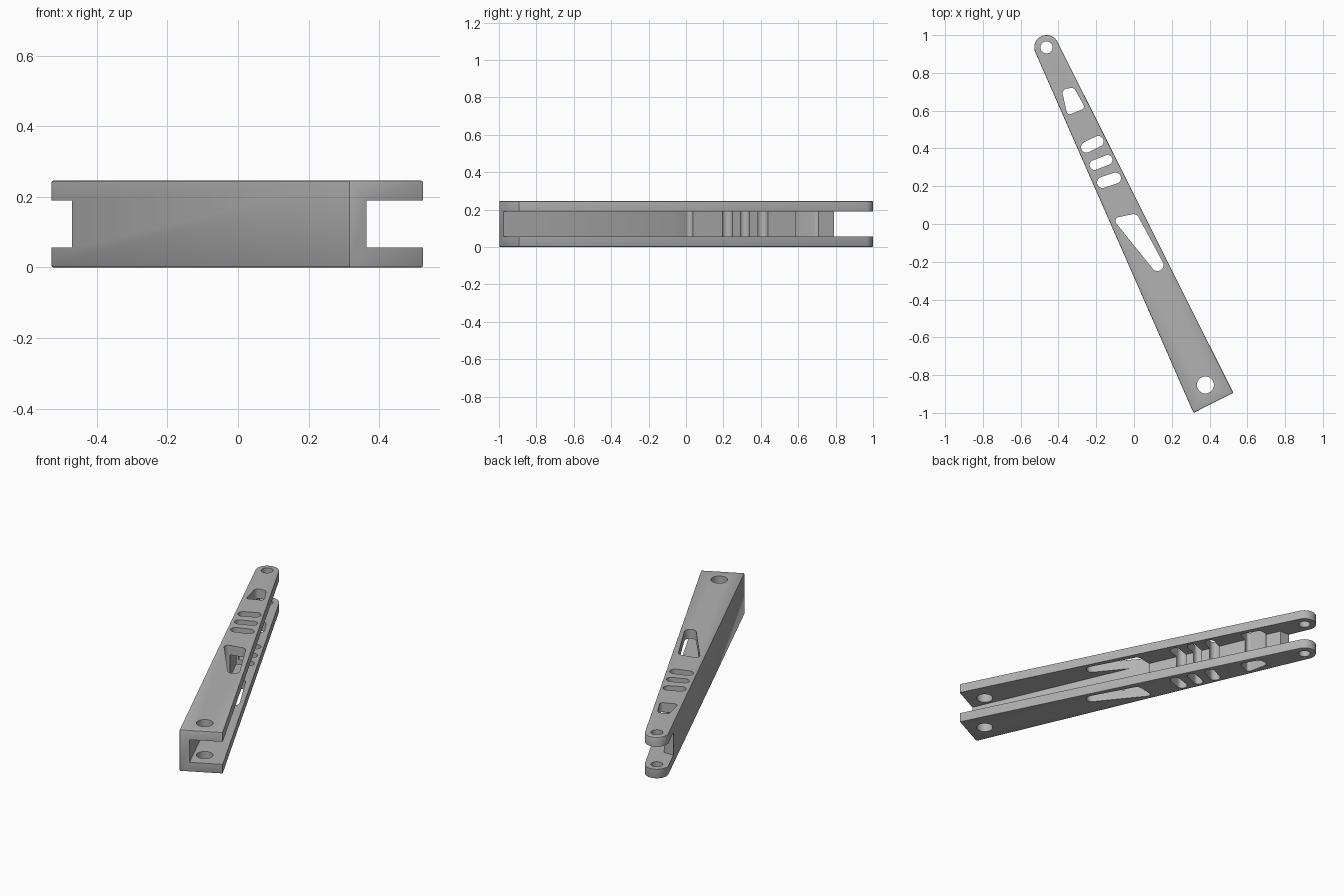
import bpy, bmesh, math
from mathutils import Vector
from mathutils.geometry import convex_hull_2d

cube = bpy.data.objects.get("Cube")
if cube:
    bpy.data.objects.remove(cube, do_unlink=True)

grey = bpy.data.materials.new("matte_grey")
grey.use_nodes = True
grey.diffuse_color = (0.45, 0.45, 0.45, 1)
grey.node_tree.nodes["Principled BSDF"].inputs["Base Color"].default_value = grey.diffuse_color

HEIGHT, PLATE, WALL = 0.246, 0.056, 0.055


def rounded_hull(discs, segments=48):
    """Outline wrapped tightly round discs given as (x, y, radius)."""
    pts = []
    for x, y, r in discs:
        for i in range(segments if r else 1):
            a = math.tau * i / segments
            pts.append(Vector((x + r * math.cos(a), y + r * math.sin(a))))
    return [pts[i] for i in convex_hull_2d(pts)]


def prism(name, outline, z0, z1, soften=0):
    """Extrude an outline, optionally softening its sharp edges."""
    bm = bmesh.new()
    face = bm.faces.new([bm.verts.new((p[0], p[1], z0)) for p in outline])
    top = bmesh.ops.extrude_face_region(bm, geom=[face])["geom"]
    bmesh.ops.translate(bm, vec=(0, 0, z1 - z0),
                        verts=[v for v in top if isinstance(v, bmesh.types.BMVert)])
    bmesh.ops.recalc_face_normals(bm, faces=bm.faces)
    if soften:
        sharp = [e for e in bm.edges if e.calc_face_angle(0) > 0.5]
        bmesh.ops.bevel(bm, geom=sharp, offset=soften, segments=2,
                        profile=0.5, affect='EDGES')
    mesh = bpy.data.meshes.new(name)
    bm.to_mesh(mesh)
    bm.free()
    mesh.materials.append(grey)
    obj = bpy.data.objects.new(name, mesh)
    bpy.context.collection.objects.link(obj)
    return obj


def cut(target, cutter):
    mod = target.modifiers.new("cut", 'BOOLEAN')
    mod.operation, mod.solver, mod.object = 'DIFFERENCE', 'EXACT', cutter
    bpy.context.view_layer.objects.active = target
    bpy.ops.object.modifier_apply(modifier=mod.name)
    bpy.data.objects.remove(cutter, do_unlink=True)


# Tapered arm with a round tip and a square foot
tip = Vector((-0.463, 0.935))
foot_left, foot_right = Vector((0.315, -1)), Vector((0.526, -0.894))
arm = prism("channel_arm",
            rounded_hull([(*tip, 0.065), (*foot_left, 0), (*foot_right, 0)], 64),
            0, HEIGHT, 0.005)

# Open pocket between the plates, leaving a wall along the left edge
along = Vector((-0.401, 0.916))
inner = foot_left + WALL * Vector((0.916, 0.401))
low = inner - along * 0.3
high = inner + along * ((0.79 - inner.y) / along.y)
pocket = [low, high, (-1, 0.79), (-1, 1.2), (1.2, 1.2), (1.2, low.y)]
cut(arm, prism("pocket_cutter", pocket, PLATE, HEIGHT - PLATE))

# Pivot holes, slots and lightening holes, each a hull of discs
holes = [
    [(*tip, 0.032)],
    [(0.378, -0.852, 0.045)],
    [(-0.354, 0.693, 0.024), (-0.331, 0.696, 0.024),
     (-0.282, 0.622, 0.017), (-0.34, 0.598, 0.017)],
    [(-0.251, 0.407, 0.029), (-0.19, 0.437, 0.029)],
    [(-0.209, 0.312, 0.026), (-0.14, 0.339, 0.026)],
    [(-0.167, 0.22, 0.029), (-0.098, 0.243, 0.029)],
    [(-0.077, 0.016, 0.021), (-0.003, 0.021, 0.031), (0.124, -0.217, 0.032)],
]
for discs in holes:
    cut(arm, prism("hole_cutter", rounded_hull(discs), -0.1, HEIGHT + 0.1))

bpy.ops.object.select_all(action='DESELECT')
arm.select_set(True)
bpy.context.view_layer.objects.active = arm
bpy.ops.object.shade_smooth_by_angle(angle=math.radians(30))
